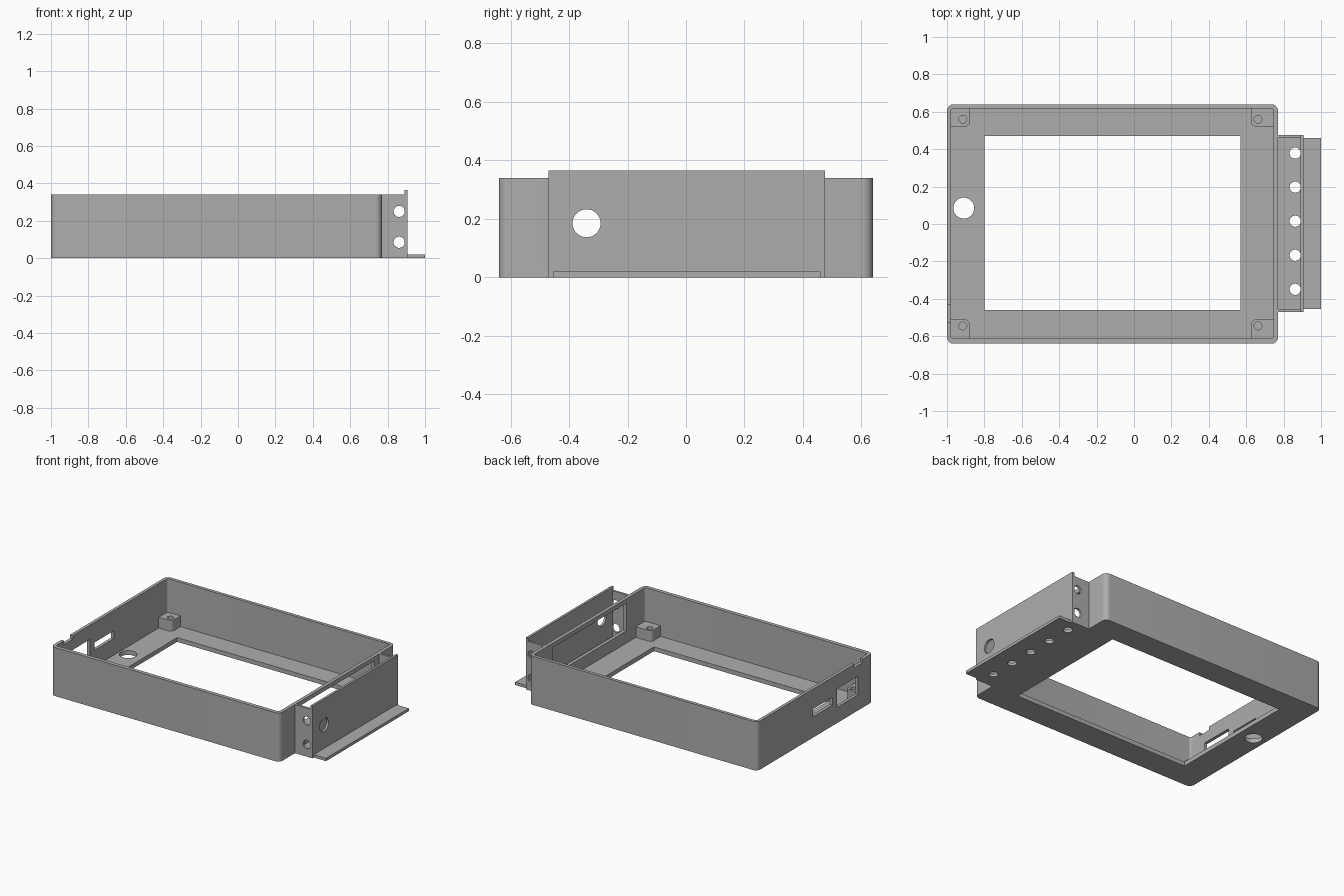
import bpy, bmesh, math
from mathutils import Matrix, Vector

if "Cube" in bpy.data.objects:
    bpy.data.objects.remove(bpy.data.objects["Cube"], do_unlink=True)

grey = bpy.data.materials.new("plain_grey")
grey.use_nodes = True
grey.diffuse_color = (0.42, 0.42, 0.42, 1)
grey.node_tree.nodes["Principled BSDF"].inputs["Base Color"].default_value = grey.diffuse_color


def finish(name, bm):
    mesh = bpy.data.meshes.new(name)
    bm.to_mesh(mesh)
    bm.free()
    mesh.materials.append(grey)
    ob = bpy.data.objects.new(name, mesh)
    bpy.context.collection.objects.link(ob)
    return ob


def block(name, x, y, z, radius=0, corners=None):
    """Box given by its ranges; upright edges may be rounded."""
    bm = bmesh.new()
    bmesh.ops.create_cube(bm, size=1)
    for v in bm.verts:
        v.co = [(r[0] + r[1]) / 2 + c * (r[1] - r[0]) for r, c in zip((x, y, z), v.co)]
    if radius:
        mid = Vector(((x[0] + x[1]) / 2, (y[0] + y[1]) / 2, 0))
        edges = []
        for e in bm.edges:
            a, b = (v.co for v in e.verts)
            upright = abs(a.z - b.z) > 0.001
            side = ((a.x > mid.x) * 2 - 1, (a.y > mid.y) * 2 - 1)
            if upright and (corners is None or side == corners):
                edges.append(e)
        bmesh.ops.bevel(bm, geom=edges, offset=radius, segments=8,
                        profile=0.5, affect='EDGES')
    return finish(name, bm)


def rod(centre, radius, length, axis='Z'):
    """Round hole cutter along one axis."""
    bm = bmesh.new()
    bmesh.ops.create_cone(bm, cap_ends=True, segments=32,
                          radius1=radius, radius2=radius, depth=length)
    turn = {'X': Matrix.Rotation(math.pi / 2, 4, 'Y'),
            'Y': Matrix.Rotation(math.pi / 2, 4, 'X'), 'Z': Matrix()}[axis]
    bm.transform(Matrix.Translation(centre) @ turn)
    return finish("cutter", bm)


def cut(ob, *cutters):
    """Subtract the cutters and discard them."""
    bpy.ops.object.select_all(action='DESELECT')
    bpy.context.view_layer.objects.active = ob
    ob.select_set(True)
    for c in cutters:
        mod = ob.modifiers.new("cut", 'BOOLEAN')
        mod.operation = 'DIFFERENCE'
        mod.solver = 'EXACT'
        mod.object = c
        bpy.ops.object.modifier_apply(modifier=mod.name)
        bpy.data.objects.remove(c, do_unlink=True)
    bpy.ops.object.shade_smooth_by_angle(angle=math.radians(30))


# Open case with a framed floor
case = block("case", (-1, 0.77), (-0.64, 0.64), (0, 0.34), 0.035)
cut(case,
    block("cutter", (-0.978, 0.746), (-0.613, 0.617), (0.03, 0.5), 0.012),
    block("cutter", (-0.8, 0.57), (-0.46, 0.47), (-0.1, 0.2)),
    rod((-0.91, 0.085, 0), 0.056, 0.3),
    # connector openings and top notch in the end wall
    block("cutter", (-1.1, -0.95), (-0.475, -0.24), (0.11, 0.24)),
    block("cutter", (-1.1, -0.95), (-0.19, 0.025), (0.145, 0.2)),
    block("cutter", (-1.1, -0.95), (-0.525, -0.43), (0.315, 0.4)),
    # wide window behind the bracket
    block("cutter", (0.7, 0.8), (-0.41, 0.41), (0.115, 0.31)))

# Screw posts in the four corners
posts = {"right": ((-0.985, -0.877), -0.915, 1), "left": ((0.625, 0.755), 0.663, -1)}
for side, (xr, hx, sx) in posts.items():
    for end, yr, hy, sy in (("back", (0.52, 0.625), 0.56, -1),
                            ("front", (-0.62, -0.51), -0.545, 1)):
        post = block(f"{end}_{side}_screw_post", xr, yr, (0.025, 0.105), 0.03, (sx, sy))
        cut(post, rod((hx, hy, 0.1), 0.021, 0.13))

# Bracket: tall outer plate
plate = block("bracket_outer_plate", (0.889, 0.905), (-0.47, 0.475), (0, 0.365))
cut(plate, rod((0.9, -0.34, 0.185), 0.048, 0.2, 'X'))

# Bracket: end plates with two holes each
for name, yr in (("front", (-0.47, -0.455)), ("back", (0.46, 0.475))):
    end = block(f"bracket_{name}_plate", (0.765, 0.892), yr, (0, 0.34))
    cut(end, *[rod((0.862, yr[0], z), 0.03, 0.1, 'Y') for z in (0.085, 0.25)])

# Bracket: drilled base flange
flange = block("bracket_base_flange", (0.765, 1), (-0.455, 0.46), (0, 0.02))
cut(flange, *[rod((0.862, 0.015 + 0.182 * i, 0), 0.03, 0.1) for i in range(-2, 3)])
